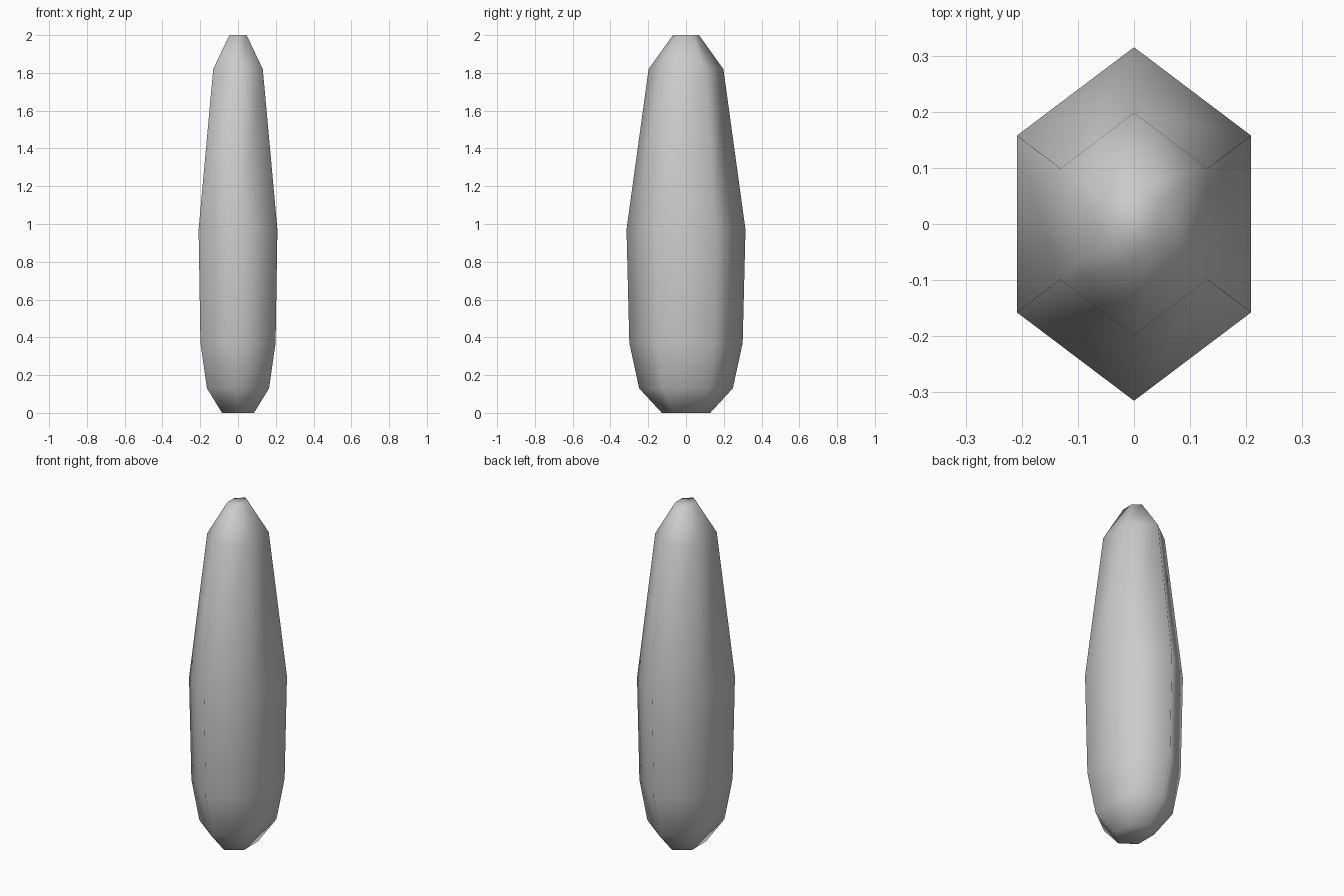
import bpy, bmesh
from math import sin, cos, pi

if "Cube" in bpy.data.objects:
    bpy.data.objects.remove(bpy.data.objects["Cube"])

# Profile: (height, half depth along y) of each six-sided ring
PROFILE = [(0.0, 0.128), (0.13, 0.248), (0.37, 0.30),
           (0.97, 0.315), (1.82, 0.198), (2.0, 0.069)]
SIDES = 6
X_SCALE = 0.765  # the hexagon is squashed along x

bm = bmesh.new()

# Rings, with a corner pointing to the front and back
rings = []
for z, r in PROFILE:
    angles = [pi / 2 + 2 * pi * i / SIDES for i in range(SIDES)]
    rings.append([bm.verts.new((r * X_SCALE * cos(a), r * sin(a), z)) for a in angles])

# Side walls
for low, high in zip(rings, rings[1:]):
    for i in range(SIDES):
        j = (i + 1) % SIDES
        bm.faces.new((low[i], low[j], high[j], high[i]))

# Flat end caps
bm.faces.new(rings[0][::-1])
bm.faces.new(rings[-1])

# Smooth shading over the whole body
for f in bm.faces:
    f.smooth = True

mesh = bpy.data.meshes.new("tapered_body")
bm.to_mesh(mesh)
bm.free()
body = bpy.data.objects.new("tapered_body", mesh)
bpy.context.collection.objects.link(body)
